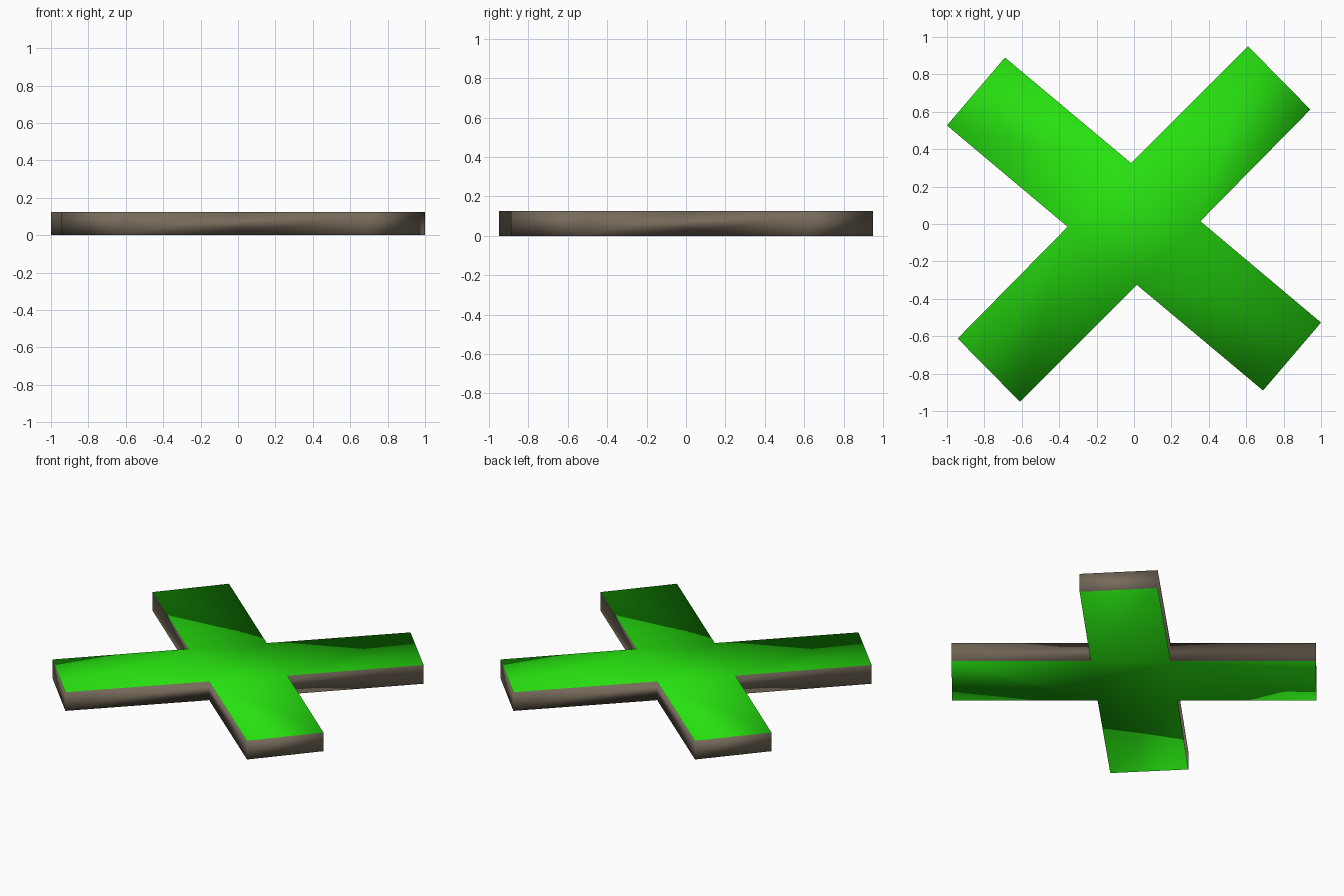
import bpy, bmesh
from mathutils import Vector

if "Cube" in bpy.data.objects:
    bpy.data.objects.remove(bpy.data.objects["Cube"])

THICK = 0.125


def material(name, rgb):
    m = bpy.data.materials.new(name)
    m.diffuse_color = (*rgb, 1)
    m.use_nodes = True
    m.node_tree.nodes["Principled BSDF"].inputs["Base Color"].default_value = m.diffuse_color
    return m


# Half of the outline; the other half is the same points turned 180 degrees
half = [(0.355, 0.015), (0.943, 0.612), (0.61, 0.95),
        (-0.015, 0.325), (-0.69, 0.89), (-1.0, 0.527)]
outline = half + [(-x, -y) for x, y in half]

bm = bmesh.new()
v = [bm.verts.new((x, y, 0)) for x, y in outline]

# Centre patch and the four arms
faces = [bm.faces.new([v[i] for i in (0, 3, 6, 9)])]
for i in (0, 3, 6, 9):
    faces.append(bm.faces.new([v[(i + k) % 12] for k in range(4)]))

# Thicken into a flat slab
top = bmesh.ops.extrude_face_region(bm, geom=faces, use_keep_orig=True)
bmesh.ops.translate(bm, vec=Vector((0, 0, THICK)),
                    verts=[g for g in top["geom"] if isinstance(g, bmesh.types.BMVert)])
bmesh.ops.recalc_face_normals(bm, faces=bm.faces)

# Green broad faces, brown rim, soft shading across the edges
for f in bm.faces:
    f.normal_update()
    f.material_index = 0 if abs(f.normal.z) > 0.5 else 1
    f.smooth = True

mesh = bpy.data.meshes.new("cross_slab")
bm.to_mesh(mesh)
bm.free()
mesh.materials.append(material("bright green", (0.02, 0.75, 0.005)))
mesh.materials.append(material("grey brown", (0.18, 0.145, 0.105)))
slab = bpy.data.objects.new("cross_slab", mesh)
bpy.context.collection.objects.link(slab)
